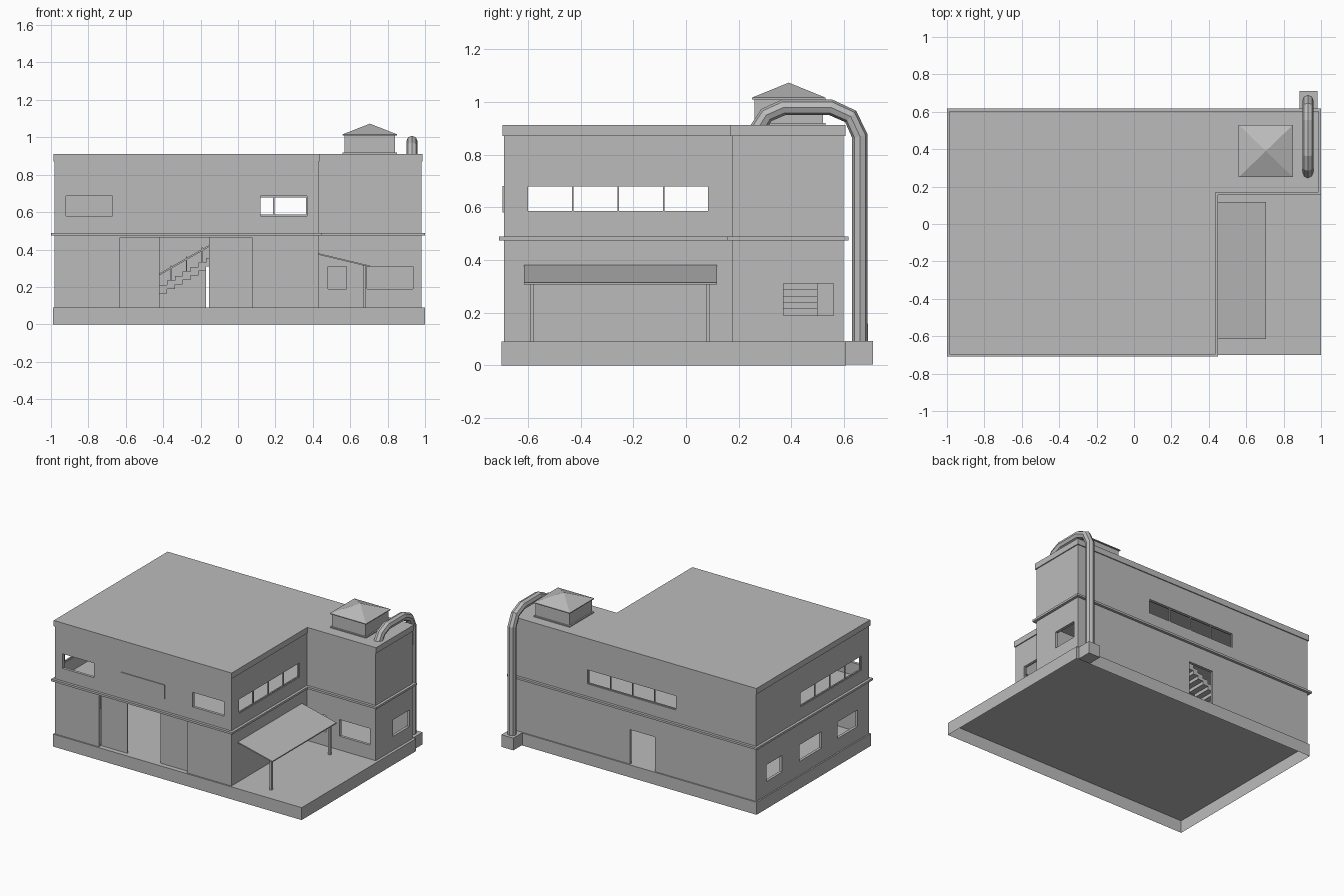
import bpy, bmesh
from mathutils import Vector

cube = bpy.data.objects.get("Cube")
if cube:
    bpy.data.objects.remove(cube, do_unlink=True)

grey = bpy.data.materials.new("plain_grey")
grey.use_nodes = True
grey.diffuse_color = (0.5, 0.5, 0.5, 1)
grey.node_tree.nodes["Principled BSDF"].inputs["Base Color"].default_value = (0.5, 0.5, 0.5, 1)


def make(name, bm):
    bmesh.ops.recalc_face_normals(bm, faces=bm.faces)
    mesh = bpy.data.meshes.new(name)
    bm.to_mesh(mesh)
    bm.free()
    mesh.materials.append(grey)
    ob = bpy.data.objects.new(name, mesh)
    bpy.context.collection.objects.link(ob)
    return ob


def add_box(bm, x, y, z):
    verts = bmesh.ops.create_cube(bm, size=1)["verts"]
    for v in verts:
        v.co = Vector([(r[0] + r[1]) / 2 + c * (r[1] - r[0]) for c, r in zip(v.co, (x, y, z))])


def boxes(name, items):
    bm = bmesh.new()
    for x, y, z in items:
        add_box(bm, x, y, z)
    return make(name, bm)


def add_prism(bm, points, move):
    face = bm.faces.new([bm.verts.new(p) for p in points])
    top = bmesh.ops.extrude_face_region(bm, geom=[face])["geom"]
    bmesh.ops.translate(bm, vec=move, verts=[v for v in top if isinstance(v, bmesh.types.BMVert)])


# L-shaped plan of the building, grown or shrunk by an offset
LEFT, RIGHT, STEP_X, FRONT, STEP_Y, BACK = -0.98, 0.98, 0.43, -0.69, 0.175, 0.598
THICK = 0.02


def plan_prisms(name, offset, levels):
    o = offset
    plan = [(LEFT - o, FRONT - o), (STEP_X + o, FRONT - o), (STEP_X + o, STEP_Y - o),
            (RIGHT + o, STEP_Y - o), (RIGHT + o, BACK + o), (LEFT - o, BACK + o)]
    bm = bmesh.new()
    for z0, z1 in levels:
        add_prism(bm, [(x, y, z0) for x, y in plan], (0, 0, z1 - z0))
    return make(name, bm)


def cut(ob, cutter):
    mod = ob.modifiers.new("cut", "BOOLEAN")
    mod.operation, mod.solver, mod.object = "DIFFERENCE", "EXACT", cutter
    bpy.context.view_layer.update()
    mesh = bpy.data.meshes.new_from_object(ob.evaluated_get(bpy.context.evaluated_depsgraph_get()))
    ob.modifiers.clear()
    ob.data = mesh
    bpy.data.objects.remove(cutter, do_unlink=True)


# Walls, hollowed into two storeys
walls = plan_prisms("walls", 0, [(0.09, 0.88)])
cut(walls, plan_prisms("rooms", -THICK, [(0.05, 0.465), (0.49, 0.86)]))


# Openings through one wall
def through(edge):
    return (edge - 0.04, edge + 0.04)


UP, LOW, DOOR = (0.58, 0.685), (0.19, 0.31), (0.05, 0.34)
SIDE, REAR = (-0.605, 0.09), (-0.34, 0.37)
openings = [((-0.63, 0.075), through(FRONT), (0.05, 0.465)),
            ((-0.17, 0.03), through(BACK), DOOR),
            (REAR, through(BACK), UP),
            (through(RIGHT), (0.37, 0.56), LOW)]
openings += [(x, through(FRONT), UP) for x in ((-0.92, -0.67), (0.12, 0.37))]
openings += [(x, through(STEP_Y), LOW) for x in ((0.48, 0.58), (0.69, 0.935))]
openings += [(through(x), SIDE, UP) for x in (LEFT, STEP_X)]
openings += [(through(LEFT), y, LOW) for y in ((0.3, 0.48), (-0.15, 0.1), (-0.56, -0.33))]
cut(walls, boxes("openings", openings))


# Four-pane frames in the long upper windows
def pane_frame(name, span, depth, along_x):
    a, b = span
    t = 0.006
    parts = [(span, z) for z in ((UP[0], UP[0] + t), (UP[1] - t, UP[1]))]
    for i in range(5):
        c = a + t / 2 + (b - a - t) * i / 4
        parts.append(((c - t / 2, c + t / 2), UP))
    return boxes(name, [(s, depth, z) if along_x else (depth, s, z) for s, z in parts])


pane_frame("right_window_frame", SIDE, (STEP_X - 0.015, STEP_X - 0.005), False)
pane_frame("left_window_frame", SIDE, (LEFT + 0.005, LEFT + 0.015), False)
pane_frame("back_window_frame", REAR, (BACK - 0.015, BACK - 0.005), True)

# Roof slab and ledge between the storeys
plan_prisms("roof", 0.007, [(0.87, 0.912)])
plan_prisms("storey_ledge", 0.019, [(0.474, 0.489)])

# Base, open underneath
bm = bmesh.new()
add_box(bm, (-0.99, 1.0), (-0.7, 0.607), (0, 0.09))
bm.normal_update()
bmesh.ops.delete(bm, geom=[f for f in bm.faces if f.normal.z < -0.5], context="FACES_ONLY")
make("base", bm)

# Sliding door panels and blank front plate
boxes("sliding_doors", [(x, (-0.665, -0.655), (0.09, 0.47)) for x in ((-0.63, -0.42), (-0.155, 0.075))])
boxes("front_plate", [((-0.45, -0.1), (-0.696, -0.689), (0.58, 0.68))])

# Staircase with handrail, along the back
bm = bmesh.new()
count, run, rise, start = 16, 0.042, 0.024, -0.59
for i in range(count):
    z = 0.09 + rise * i
    add_box(bm, (start + run * i, start + run * (i + 1)), (0.36, 0.5), (max(0.09, z - 0.02), z + rise))
for i in range(1, count, 2):
    x = start + run * (i + 0.5)
    z = 0.09 + rise * (i + 1)
    add_box(bm, (x - 0.003, x + 0.003), (0.362, 0.368), (z, min(z + 0.08, 0.465)))
rail_end = Vector((run * 12, 0, rise * 12))
add_prism(bm, [(start, 0.36, 0.165), (start, 0.37, 0.165), (start, 0.37, 0.175), (start, 0.36, 0.175)], rail_end)
make("staircase", bm)

# Sloping awning on two posts
bm = bmesh.new()
add_prism(bm, [(0.43, -0.615, 0.372), (0.43, -0.615, 0.38), (0.705, -0.615, 0.314), (0.705, -0.615, 0.306)],
          (0, 0.733, 0))
make("awning", bm)
boxes("awning_posts", [((0.668, 0.684), (y, y + 0.016), (0.09, 0.317)) for y in (-0.593, 0.075)])

# Rooftop vent with a pyramid cap
boxes("vent_box", [((0.57, 0.84), (0.26, 0.52), (0.91, 1.012)),
                   ((0.56, 0.85), (0.25, 0.53), (0.905, 0.919))])
bm = bmesh.new()
add_box(bm, (0.56, 0.85), (0.25, 0.53), (1.01, 1.016))
rim = [bm.verts.new((x, y, 1.016)) for x, y in ((0.56, 0.25), (0.85, 0.25), (0.85, 0.53), (0.56, 0.53))]
apex = bm.verts.new((0.705, 0.39, 1.073))
for i in range(4):
    bm.faces.new((rim[i], rim[(i + 1) % 4], apex))
make("vent_cap", bm)

# Bent pipe from the ground over the back edge, with its footing
curve = bpy.data.curves.new("pipe", "CURVE")
curve.dimensions = "3D"
curve.bevel_depth, curve.bevel_resolution = 0.03, 2
curve.use_fill_caps = True
path = [(0.66, 0.08), (0.66, 0.87), (0.625, 0.945), (0.55, 0.979), (0.37, 0.979), (0.305, 0.95), (0.27, 0.895)]
spline = curve.splines.new("POLY")
spline.points.add(len(path) - 1)
for point, (y, z) in zip(spline.points, path):
    point.co = (0.93, y, z, 1)
spline.use_smooth = False
curve.materials.append(grey)
pipe = bpy.data.objects.new("pipe", curve)
bpy.context.collection.objects.link(pipe)
boxes("pipe_footing", [((0.885, 0.98), (0.605, 0.71), (0.004, 0.092))])
